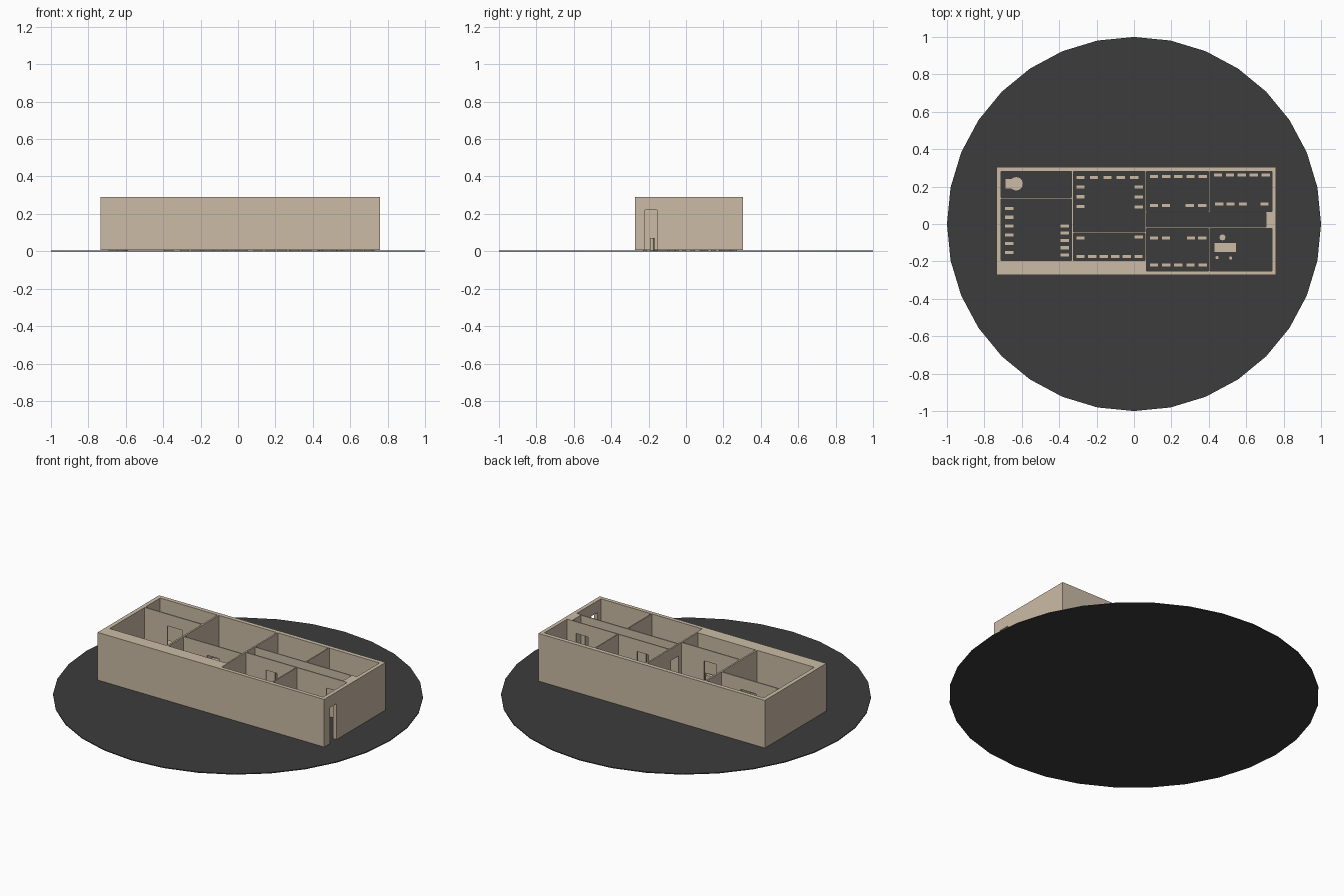
import bpy, bmesh
from mathutils import Matrix

if "Cube" in bpy.data.objects:
    bpy.data.objects.remove(bpy.data.objects["Cube"])

WALL_Z, TOP, DOOR = 0.006, 0.29, 0.22


def material(name, rgb):
    m = bpy.data.materials.new(name)
    m.diffuse_color = (*rgb, 1)
    m.use_nodes = True
    m.node_tree.nodes["Principled BSDF"].inputs["Base Color"].default_value = m.diffuse_color
    return m


TAN = material("tan", (0.60, 0.50, 0.38))
DARK = material("dark", (0.045, 0.045, 0.045))


def add_box(bm, x0, x1, y0, y1, z0, z1):
    m = Matrix.Translation(((x0 + x1) / 2, (y0 + y1) / 2, (z0 + z1) / 2))
    bmesh.ops.create_cube(bm, size=1, matrix=m @ Matrix.Diagonal((x1 - x0, y1 - y0, z1 - z0, 1)))


def finish(bm, name, mat):
    mesh = bpy.data.meshes.new(name)
    bm.to_mesh(mesh)
    bm.free()
    mesh.materials.append(mat)
    ob = bpy.data.objects.new(name, mesh)
    bpy.context.collection.objects.link(ob)
    return ob


def wall(name, x0, x1, y0, y1, door=None):
    """Straight wall; door = (start, end) measured along the wall's long axis."""
    bm = bmesh.new()
    along_x = (x1 - x0) > (y1 - y0)

    def piece(a, b, z0):
        if along_x:
            add_box(bm, a, b, y0, y1, z0, TOP)
        else:
            add_box(bm, x0, x1, a, b, z0, TOP)

    a, b = (x0, x1) if along_x else (y0, y1)
    if door:
        piece(a, door[0], WALL_Z)
        piece(door[0], door[1], DOOR)
        piece(door[1], b, WALL_Z)
    else:
        piece(a, b, WALL_Z)
    return finish(bm, name, TAN)


def cylinder(name, x, y, r, z0, z1, n, mat):
    bm = bmesh.new()
    bmesh.ops.create_cone(bm, cap_ends=True, segments=n, radius1=r, radius2=r, depth=z1 - z0,
                          matrix=Matrix.Translation((x, y, (z0 + z1) / 2)))
    return finish(bm, name, mat)


def desks(name, points, w=0.05, d=0.022, h=0.07):
    bm = bmesh.new()
    for x, y in points:
        add_box(bm, x - w / 2, x + w / 2, y - d / 2, y + d / 2, 0.005, h)
    return finish(bm, name, TAN)


def row(x, y, dx, dy, n):
    return [(x + i * dx, y + i * dy) for i in range(n)]


# Round base plate
cylinder("base_plate", 0, 0, 1, 0, 0.005, 32, DARK)

# Outer walls
wall("back_wall", -0.735, 0.76, 0.281, 0.306)
wall("left_wall", -0.735, -0.71, -0.195, 0.281)
wall("right_wall", 0.737, 0.76, -0.25, 0.281, (-0.22, -0.155))
wall("front_wall_thick", -0.735, 0.068, -0.273, -0.195)
wall("front_wall_thin", 0.068, 0.76, -0.273, -0.25)
wall("corridor_end", 0.706, 0.737, -0.017, 0.061)

# Inner partitions with door openings
wall("partition_left", -0.333, -0.323, -0.195, 0.281)
wall("partition_middle", 0.059, 0.068, -0.195, 0.281, (-0.012, 0.055))
wall("partition_back_right", 0.399, 0.406, 0.066, 0.281)
wall("partition_front_right", 0.399, 0.406, -0.25, -0.024)
wall("small_room_wall", -0.71, -0.333, 0.134, 0.142, (-0.56, -0.46))
wall("lobby_wall", -0.323, 0.059, -0.05, -0.043, (-0.17, -0.09))
for side, y0, y1 in (("back", 0.061, 0.067), ("front", -0.024, -0.017)):
    wall(f"corridor_{side}_wall_a", 0.068, 0.403, y0, y1, (0.2, 0.275))
    wall(f"corridor_{side}_wall_b", 0.403, 0.737, y0, y1, (0.6, 0.68))

# Rows of desks in each room
desks("desks_left_room", row(-0.667, 0.083, 0, -0.047, 6) + row(-0.37, -0.01, 0, -0.039, 5))
desks("desks_hall", row(-0.286, 0.248, 0.072, 0, 5) + row(-0.286, 0.198, 0, -0.052, 3)
      + row(0.025, 0.198, 0, -0.054, 3))
desks("desks_hall_front", row(-0.286, -0.174, 0.062, 0, 6) + [(-0.286, -0.075), (0.025, -0.07)])
desks("desks_back_a", row(0.107, 0.254, 0.065, 0, 5) + [(x, 0.099) for x in (0.107, 0.171, 0.299, 0.364)])
desks("desks_back_b", row(0.449, 0.262, 0.064, 0, 5) + [(x, 0.107) for x in (0.455, 0.516, 0.583, 0.698)])
desks("desks_front", row(0.107, -0.219, 0.065, 0, 5) + [(x, -0.075) for x in (0.107, 0.171, 0.305, 0.364)])

# Single tables and seats
desks("small_room_table", [(-0.65, 0.215)], 0.08, 0.056)
cylinder("small_room_round_table", -0.63, 0.215, 0.038, 0.005, 0.07, 32, TAN)
desks("office_table", [(0.488, -0.125)], 0.118, 0.053)
cylinder("office_chair", 0.473, -0.072, 0.018, 0.005, 0.07, 32, TAN)
cylinder("visitor_stool_left", 0.444, -0.18, 0.011, 0.005, 0.07, 32, TAN)
cylinder("visitor_stool_right", 0.517, -0.182, 0.011, 0.005, 0.07, 32, TAN)
